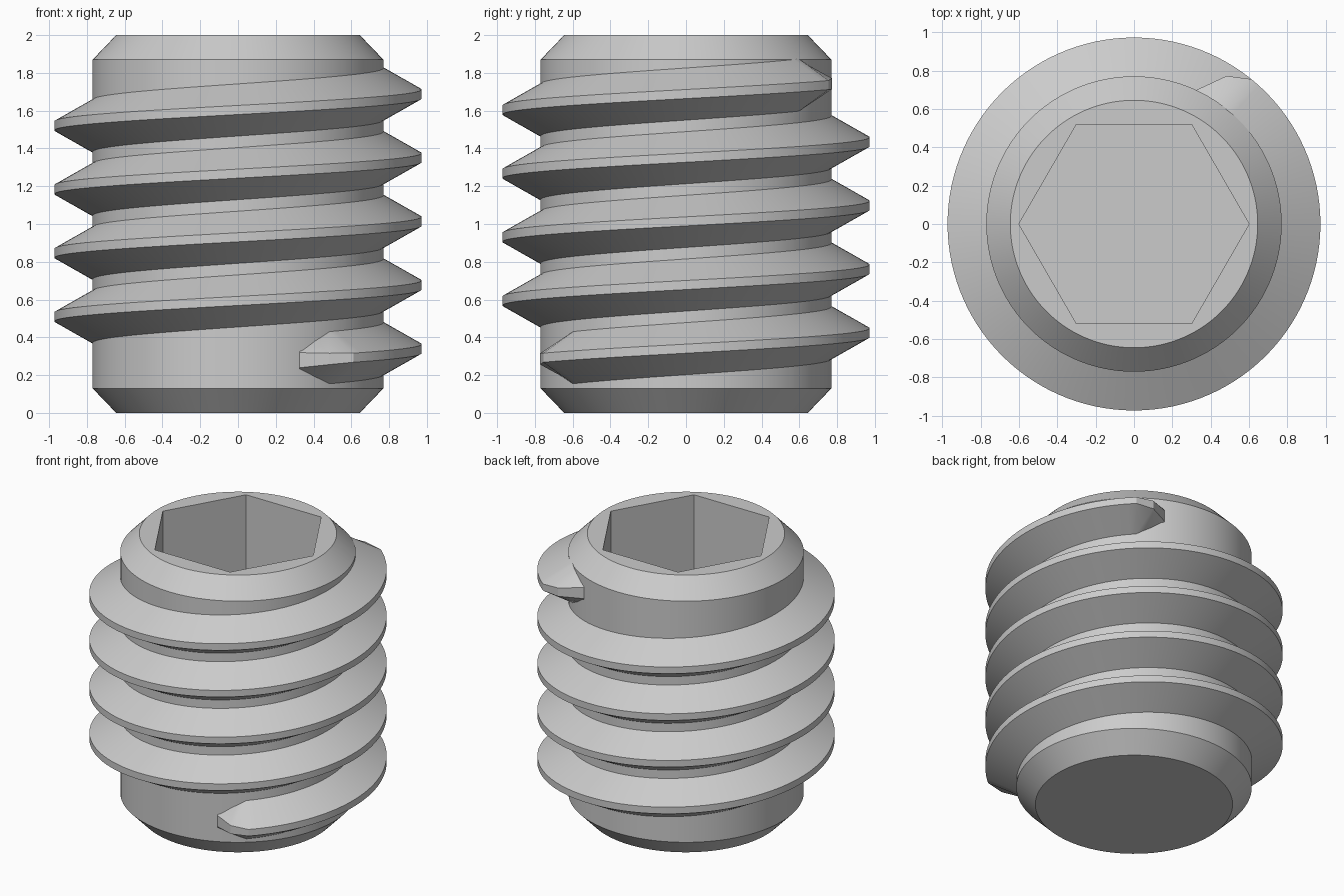
import bpy
import bmesh
from math import radians, cos, sin, pi

if "Cube" in bpy.data.objects:
    bpy.data.objects.remove(bpy.data.objects["Cube"], do_unlink=True)

CORE_R, CREST_R, END_R = 0.77, 0.972, 0.645
HEIGHT, CHAMFER = 2.0, 0.13
PITCH, START_Z = 0.337, 0.34
SOCKET_R, SOCKET_DEPTH = 0.6, 1.0
ROOT_HALF, CREST_HALF = 0.138, 0.024
SEGMENTS = 120

steel = bpy.data.materials.new("plain grey steel")
steel.use_nodes = True
GREY = (0.6, 0.6, 0.6, 1)
steel.diffuse_color = GREY
steel.node_tree.nodes["Principled BSDF"].inputs["Base Color"].default_value = GREY


def make_object(name, bm):
    bmesh.ops.recalc_face_normals(bm, faces=bm.faces)
    mesh = bpy.data.meshes.new(name)
    bm.to_mesh(mesh)
    bm.free()
    mesh.materials.append(steel)
    obj = bpy.data.objects.new(name, mesh)
    bpy.context.collection.objects.link(obj)
    return obj


def select_only(obj):
    bpy.ops.object.select_all(action="DESELECT")
    obj.select_set(True)
    bpy.context.view_layer.objects.active = obj


def skin(bm, rings):
    """Join successive closed rings of points and cap both ends."""
    loops = [[bm.verts.new(p) for p in ring] for ring in rings]
    for a, b in zip(loops, loops[1:]):
        for i in range(len(a)):
            j = (i + 1) % len(a)
            bm.faces.new((a[i], a[j], b[j], b[i]))
    bm.faces.new(loops[0])
    bm.faces.new(loops[-1])


def ring(radius, z, count):
    return [(radius * cos(2 * pi * i / count), radius * sin(2 * pi * i / count), z)
            for i in range(count)]


# Chamfered core
bm = bmesh.new()
skin(bm, [ring(r, z, SEGMENTS) for r, z in (
    (END_R, 0), (CORE_R, CHAMFER), (CORE_R, HEIGHT - CHAMFER), (END_R, HEIGHT))])
core = make_object("screw_core", bm)

# Hexagonal socket cut into the top
bm = bmesh.new()
skin(bm, [ring(SOCKET_R, z, 6) for z in (HEIGHT - SOCKET_DEPTH, HEIGHT + 0.1)])
cutter = make_object("socket_cutter", bm)
cutter.hide_render = True
cut = core.modifiers.new("hex socket", "BOOLEAN")
cut.object = cutter
cut.operation = "DIFFERENCE"
cut.solver = "EXACT"
select_only(core)
bpy.ops.object.modifier_apply(modifier=cut.name)
bpy.data.objects.remove(cutter, do_unlink=True)


# Helical thread with a tapered run-out at each end
def thread_section(angle, crest_r, root_half, crest_half):
    a = radians(angle)
    z = START_Z + PITCH * angle / 360
    inner = CORE_R - 0.03
    section = [(inner, -root_half), (CORE_R, -root_half), (crest_r, -crest_half),
               (crest_r, crest_half), (CORE_R, root_half), (inner, root_half)]
    return [(r * cos(a), r * sin(a), z + dz) for r, dz in section]


FULL = (CREST_R, ROOT_HALF, CREST_HALF)
MID = (0.91, 0.095, 0.03)
TIP = (CORE_R + 0.001, 0.045, 0.04)
first, last = -51, 4 * 360 + 51
stations = [(first - 14, *TIP), (first - 7, *MID)]
stations += [(angle, *FULL) for angle in range(first, last + 1, 3)]
stations += [(last + 7, *MID), (last + 14, *TIP)]
bm = bmesh.new()
skin(bm, [thread_section(*s) for s in stations])
thread = make_object("screw_thread", bm)

for part in (core, thread):
    select_only(part)
    bpy.ops.object.shade_smooth_by_angle(angle=radians(25))
